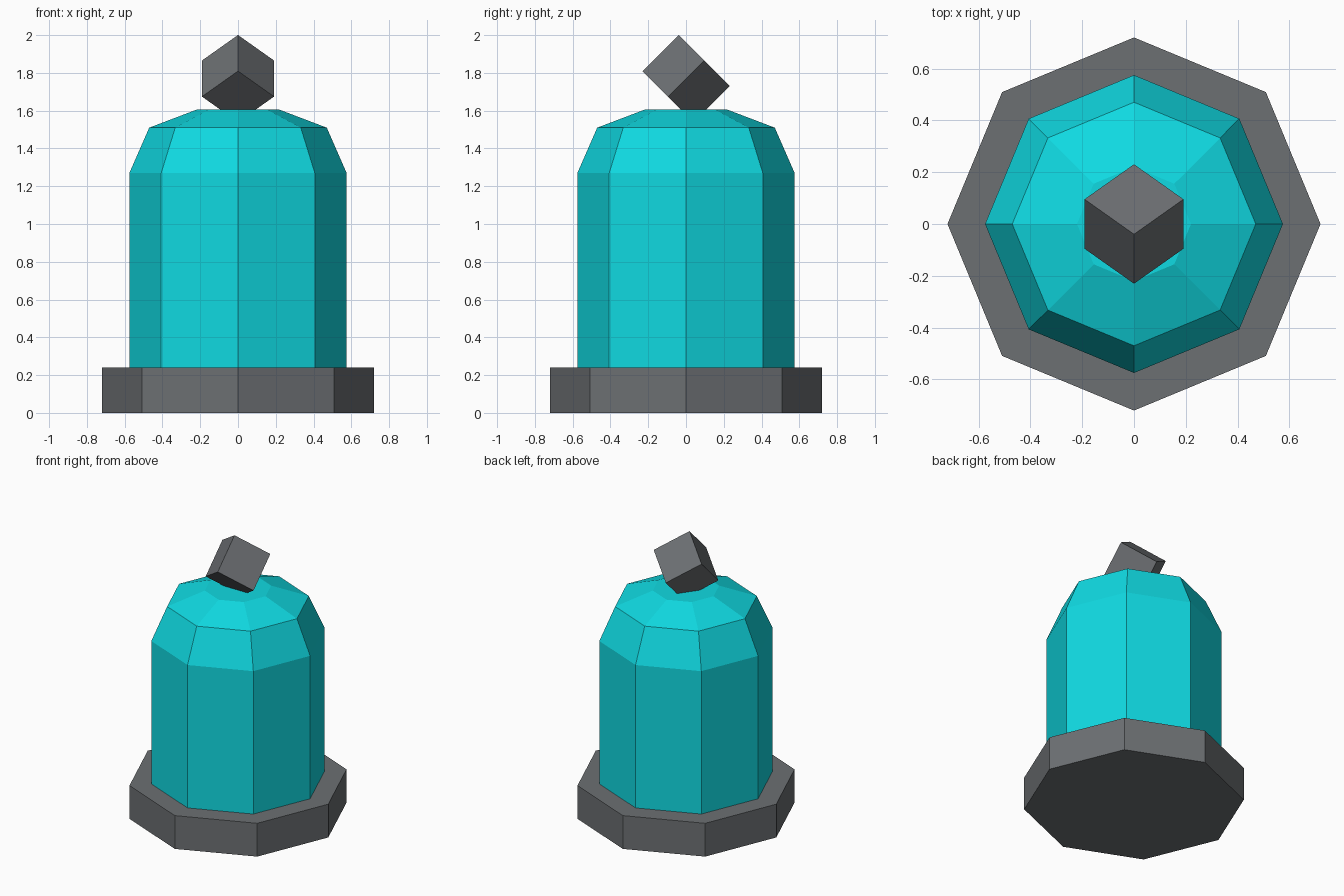
import bpy
import bmesh
from math import pi, sin, cos

SIDES = 8

default_cube = bpy.data.objects.get("Cube")
if default_cube:
    bpy.data.objects.remove(default_cube, do_unlink=True)


def make_material(name, rgb):
    mat = bpy.data.materials.new(name)
    mat.use_nodes = True
    mat.diffuse_color = (*rgb, 1)
    shader = next(n for n in mat.node_tree.nodes if n.type == 'BSDF_PRINCIPLED')
    shader.inputs["Base Color"].default_value = (*rgb, 1)
    return mat


def lathe(name, profile, mat):
    """Closed, flat-shaded solid from (radius, height) rings."""
    bm = bmesh.new()
    rings = []
    for radius, z in profile:
        angles = [2 * pi * i / SIDES for i in range(SIDES)]
        rings.append([bm.verts.new((radius * cos(a), radius * sin(a), z)) for a in angles])
    for low, high in zip(rings, rings[1:]):
        for i in range(SIDES):
            j = (i + 1) % SIDES
            bm.faces.new((low[i], low[j], high[j], high[i]))
    bm.faces.new(rings[0][::-1])
    bm.faces.new(rings[-1])
    mesh = bpy.data.meshes.new(name)
    bm.to_mesh(mesh)
    bm.free()
    mesh.materials.append(mat)
    obj = bpy.data.objects.new(name, mesh)
    bpy.context.collection.objects.link(obj)
    return obj


grey = make_material("dark grey", (0.15, 0.16, 0.17))
teal = make_material("bright turquoise", (0.005, 0.7, 0.76))

# Wide octagonal foot
lathe("base", [(0.72, 0), (0.72, 0.24)], grey)

# Faceted body with stepped shoulders
lathe("body", [(0.575, 0.24), (0.575, 1.27), (0.47, 1.51), (0.22, 1.605)], teal)

# Tilted cube knob, partly sunk into the top
bpy.ops.mesh.primitive_cube_add(size=0.27, location=(0, 0, 1.77), rotation=(-pi / 4, 0, pi / 4))
knob = bpy.context.object
knob.name = "knob"
# Turn about its own axis first, then lean toward the back
knob.rotation_mode = 'ZYX'
knob.rotation_euler = (-pi / 4, 0, pi / 4)
knob.data.materials.append(grey)
